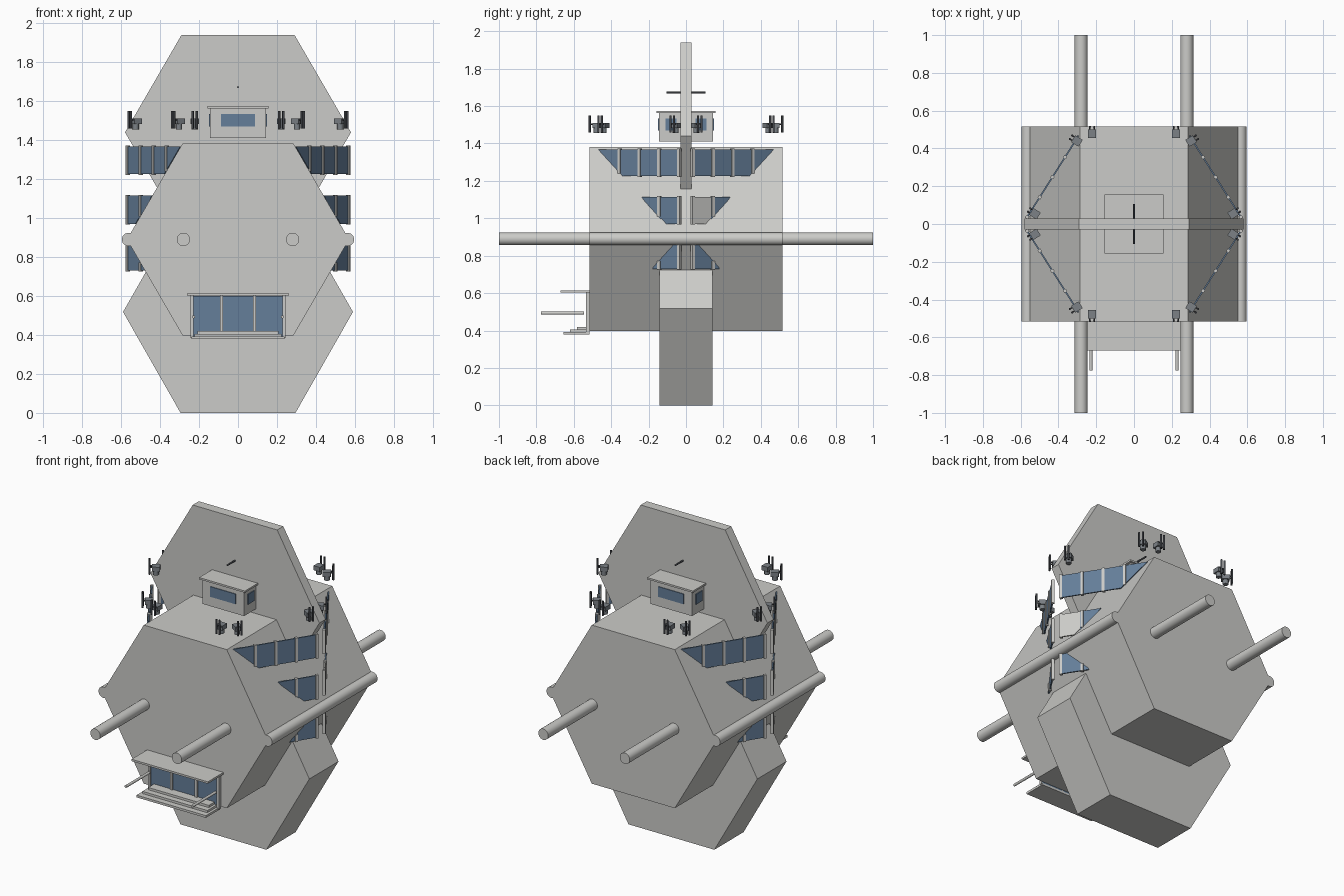
import bpy, bmesh, math
from mathutils import Vector, Matrix

cube = bpy.data.objects.get("Cube")
if cube:
    bpy.data.objects.remove(cube, do_unlink=True)


def material(name, colour):
    m = bpy.data.materials.new(name)
    m.use_nodes = True
    m.diffuse_color = (*colour, 1)
    m.node_tree.nodes["Principled BSDF"].inputs["Base Color"].default_value = (*colour, 1)
    return m


HULL = material("pale hull grey", (0.6, 0.6, 0.58))
GLASS = material("blue glass", (0.13, 0.21, 0.32))
GUN = material("gun grey", (0.2, 0.22, 0.24))
DARK = material("dark metal", (0.06, 0.065, 0.075))


def finish(name, bm, mat):
    bmesh.ops.recalc_face_normals(bm, faces=bm.faces)
    mesh = bpy.data.meshes.new(name)
    bm.to_mesh(mesh)
    bm.free()
    mesh.materials.append(mat)
    ob = bpy.data.objects.new(name, mesh)
    bpy.context.collection.objects.link(ob)
    return ob


def slab(name, points, depth, mat):
    """Extrude a flat polygon along a vector."""
    bm = bmesh.new()
    face = bm.faces.new([bm.verts.new(p) for p in points])
    ext = bmesh.ops.extrude_face_region(bm, geom=[face], use_keep_orig=True)
    moved = [v for v in ext["geom"] if isinstance(v, bmesh.types.BMVert)]
    bmesh.ops.translate(bm, verts=moved, vec=depth)
    return finish(name, bm, mat)


def box(name, x, y, z, mat, turn=None):
    """Box from (low, high) ranges, optionally placed by a matrix."""
    pts = [(x[0], y[0], z[0]), (x[1], y[0], z[0]), (x[1], y[1], z[0]), (x[0], y[1], z[0])]
    ob = slab(name, pts, (0, 0, z[1] - z[0]), mat)
    if turn:
        ob.data.transform(turn)
    return ob


def rod(name, start, end, radius, mat, sides=24, turn=None):
    a, b = Vector(start), Vector(end)
    bm = bmesh.new()
    bmesh.ops.create_cone(bm, cap_ends=True, segments=sides, radius1=radius,
                          radius2=radius, depth=(b - a).length)
    spin = (b - a).to_track_quat('Z', 'Y').to_matrix().to_4x4()
    bmesh.ops.transform(bm, matrix=Matrix.Translation((a + b) / 2) @ spin, verts=bm.verts)
    for f in bm.faces:
        f.smooth = len(f.verts) == 4
    for e in bm.edges:
        e.smooth = all(len(f.verts) == 4 for f in e.link_faces)
    ob = finish(name, bm, mat)
    if turn:
        ob.data.transform(turn)
    return ob


def hexagon(name, half_x, mid_z, half_z, y0, y1):
    pts = []
    for kx, kz in ((1, 0), (.5, 1), (-.5, 1), (-1, 0), (-.5, -1), (.5, -1)):
        pts.append((half_x * kx, y0, mid_z + half_z * kz))
    return slab(name, pts, (0, y1 - y0, 0), HULL)


# Three interlocking hexagonal bodies
MID, HALF_X, HALF_Z = 0.89, 0.57, 0.492
hexagon("main_hull", HALF_X, MID, HALF_Z, -0.517, 0.517)
hexagon("lower_hull", 0.59, 0.518, 0.518, -0.143, 0.143)
hexagon("upper_fin", 0.58, 1.44, 0.5, -0.03, 0.03)

# Long beams through the hull, and rails on its side corners
for side, sx in (("left", 1), ("right", -1)):
    rod(side + "_beam", (sx * .28, -1, MID), (sx * .28, 1, MID), .034, HULL)
    rod(side + "_rail", (sx * .562, -.517, MID), (sx * .562, .517, MID), .034, HULL)


# Canted window bands, trimmed where they meet the sloping hull
def hull_x(z):
    return HALF_X * (1 - abs(z - MID) / HALF_Z / 2)


def hull_gap(x):
    return (1 - x / HALF_X) * 2 * HALF_Z


def wall(x, z, sx, sy):
    return Vector((sx * x, sy * (.03 + (.57 - x) * 1.58), z))


def window_band(name, z0, z1, sx, sy, solid_end):
    out = Vector((sx * .845, sy * .535, 0))
    split = .505

    def pane(label, x_out, x_in, mat):
        # walk along both edges, stopping at the hull
        low, high = max(x_in, hull_x(z0)), max(x_in, hull_x(z1))
        pts = [(x_out, z0), (x_out, z1), (high, z1)]
        if high < x_in + 1e-4 < low:
            pts.append((x_in, MID + hull_gap(x_in)))
        elif low < x_in + 1e-4 < high:
            pts.append((x_in, MID - hull_gap(x_in)))
        if low < x_out:
            pts.append((low, z0))
        slab(label, [wall(x, z, sx, sy) - out * .004 for x, z in pts], out * .008, mat)

    pane(name + "_end_pane", .57, split, HULL if solid_end else GLASS)
    pane(name + "_panes", split, .2, GLASS)
    # mullions
    along = Vector((sx * .535, -sy * .845, 0))
    for i in range(5):
        x = .566 - i * .067
        gap = hull_gap(x)
        low, high = (max(z0, MID + gap), z1) if z1 > MID else (z0, min(z1, MID - gap))
        if high - low < .03:
            continue
        w = along * .008
        base = wall(x, low - .004, sx, sy) - out * .009
        slab(name + "_mullion", [base - w, base + w, base + w + out * .018, base - w + out * .018],
             (0, 0, high - low + .008), HULL)


bands = (("upper", 1.225, 1.368), ("middle", .97, 1.115), ("lower", .73, .872))
for sx in (1, -1):
    for sy in (1, -1):
        place = ("back" if sy > 0 else "front") + ("_left" if sx > 0 else "_right")
        for level, z0, z1 in bands:
            window_band(f"{place}_{level}_window", z0, z1, sx, sy,
                        level == "middle" and sx > 0 and sy > 0)


# Floating twin-barrel turrets; local +x points outward
def turret(name, x, y, angle):
    t = Matrix.Translation((x, y, 1.49)) @ Matrix.Rotation(angle, 4, 'Z')
    box(name + "_body", (-.024, .022), (-.021, .021), (-.008, .02), GUN, t)
    rod(name + "_base", (0, 0, -.035), (0, 0, -.008), .016, GUN, 12, t)
    for s in (-1, 1):
        rod(name + "_arm", (.02, s * .011, .014), (.036, s * .011, .014), .004, DARK, 8, t)
        rod(name + "_barrel", (.036, s * .011, -.03), (.036, s * .011, .06), .006, DARK, 8, t)


for sx in (1, -1):
    for sy in (1, -1):
        place = ("back" if sy > 0 else "front") + ("_left" if sx > 0 else "_right")
        slant = math.atan2(sy * .535, sx * .845)
        turret(place + "_end_turret", sx * .222, sy * .478, sy * math.pi / 2)
        turret(place + "_corner_turret", sx * .303, sy * .44, slant)
        turret(place + "_side_turret", sx * .525, sy * .055, slant)

# Bridge cabin on top with roof, windows and aerial
box("bridge_cabin", (-.143, .143), (-.145, .145), (1.41, 1.563), HULL)
box("bridge_roof", (-.157, .157), (-.157, .157), (1.563, 1.574), HULL)
for s in (-1, 1):
    ends = sorted((s * .143, s * .148))
    box("bridge_window", (-.088, .088), sorted((s * .144, s * .149)), (1.47, 1.533), GLASS)
    for sy in (-1, 1):
        box("bridge_side_window", ends, sorted((sy * .05, sy * .11)), (1.47, 1.533), GLASS)
rod("aerial", (0, -.105, 1.672), (0, .105, 1.672), .005, DARK, 8)

# Front entrance: glazed wall, canopy, steps and two poles
box("entrance_glass", (-.24, .24), (-.526, -.517), (.39, .6), GLASS)
for x in (-.236, -.085, .085, .236):
    box("entrance_post", (x - .008, x + .008), (-.535, -.517), (.385, .602), HULL)
box("entrance_canopy", (-.262, .262), (-.67, -.517), (.602, .614), HULL)
for i in range(3):
    w, z = .238 - i * .015, .378 + i * .014
    box("entrance_step", (-w, w), (-.655 + i * .036, -.517), (z, z + .014), HULL)
for s in (-1, 1):
    rod("entrance_pole", (s * .228, -.775, .493), (s * .228, -.545, .493), .008, HULL, 12)
